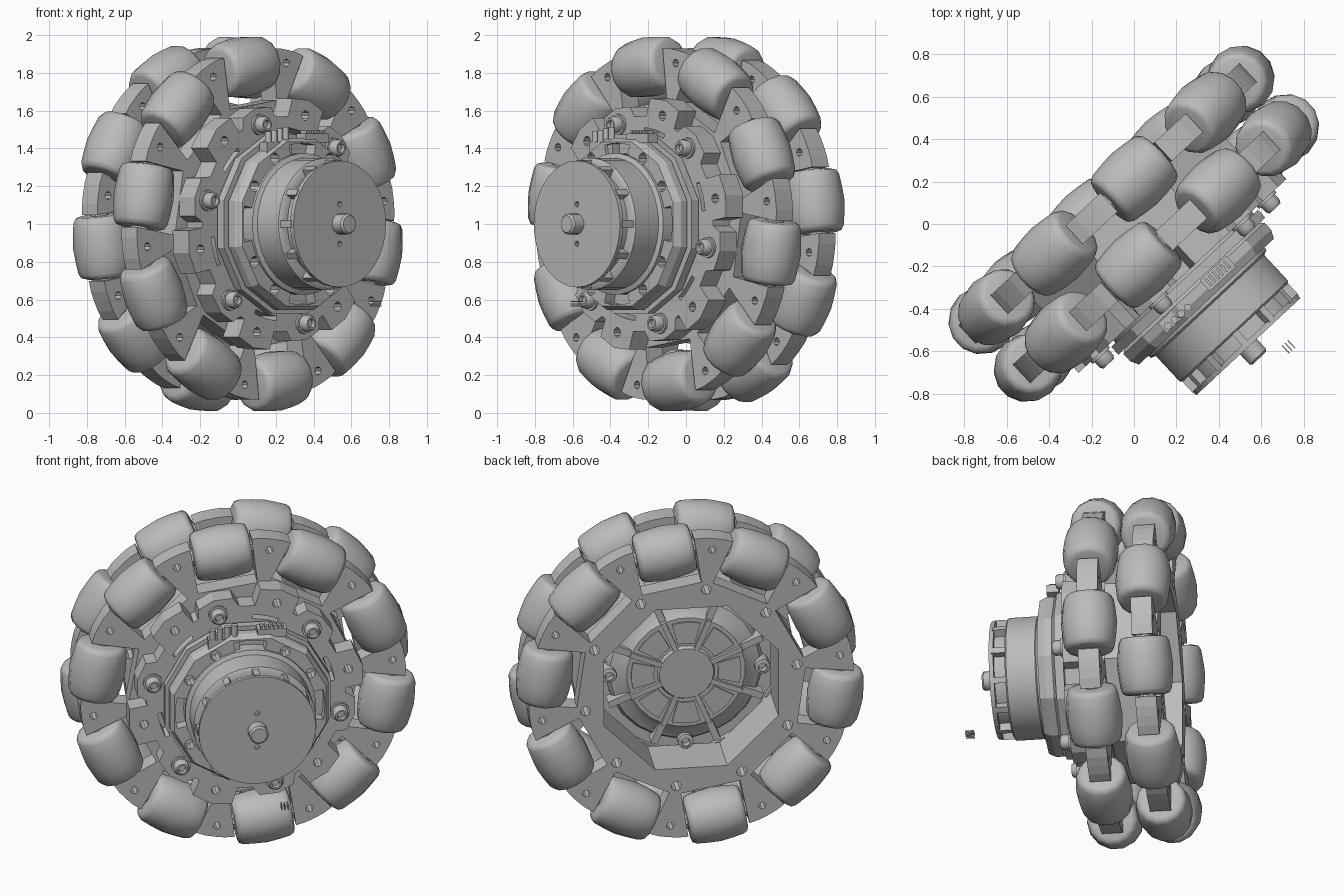
import bpy, bmesh
from math import sin, cos, pi, radians
from mathutils import Matrix, Vector

cube = bpy.data.objects.get("Cube")
if cube:
    bpy.data.objects.remove(cube)

metal = bpy.data.materials.new("mid_grey")
metal.use_nodes = True
GREY = (0.5, 0.5, 0.5, 1)
metal.diffuse_color = GREY
metal.node_tree.nodes["Principled BSDF"].inputs["Base Color"].default_value = GREY

# Wheel frame: local x across the wheel, local y up, local z along the motor axis
A = radians(43)
FRAME = Matrix(((cos(A), 0, sin(A), 0), (sin(A), 0, -cos(A), 0), (0, 1, 0, 1), (0, 0, 0, 1)))


def polar(r, deg):
    return (r * cos(radians(deg)), r * sin(radians(deg)))


def turn(deg, r=0, z=0):
    return Matrix.Rotation(radians(deg), 4, 'Z') @ Matrix.Translation((r, 0, z))


def ngon(r, n, start=0, centre=(0, 0)):
    return [(centre[0] + x, centre[1] + y)
            for x, y in (polar(r, start + 360 * i / n) for i in range(n))]


def slot(r, deg, half_arc, half_width):
    """Curved slot outline around the axis."""
    steps = [-1, -0.5, 0, 0.5, 1]
    return ([polar(r + half_width, deg + half_arc * s) for s in steps] +
            [polar(r - half_width, deg - half_arc * s) for s in steps])


def finish(name, bm, local=Matrix(), smooth=None):
    bmesh.ops.recalc_face_normals(bm, faces=bm.faces)
    mesh = bpy.data.meshes.new(name)
    bm.to_mesh(mesh)
    bm.free()
    mesh.materials.append(metal)
    obj = bpy.data.objects.new(name, mesh)
    bpy.context.scene.collection.objects.link(obj)
    obj.matrix_world = FRAME @ local
    if smooth:
        bpy.ops.object.select_all(action='DESELECT')
        obj.select_set(True)
        bpy.context.view_layer.objects.active = obj
        bpy.ops.object.shade_smooth_by_angle(angle=radians(smooth))
    return obj


def extrude(bm, outline, z0, z1):
    low = [bm.verts.new((x, y, z0)) for x, y in outline]
    high = [bm.verts.new((x, y, z1)) for x, y in outline]
    bm.faces.new(low[::-1])
    bm.faces.new(high)
    for i in range(len(low)):
        j = (i + 1) % len(low)
        bm.faces.new((low[i], low[j], high[j], high[i]))


def cut(obj, outlines, z0, z1):
    """Cut straight-sided openings and bake the result."""
    bm = bmesh.new()
    for o in outlines:
        extrude(bm, o, z0, z1)
    cutter = finish("cutter", bm)
    cutter.hide_render = True
    mod = obj.modifiers.new("openings", 'BOOLEAN')
    mod.object, mod.solver = cutter, 'EXACT'
    bpy.context.view_layer.update()
    baked = bpy.data.meshes.new_from_object(obj.evaluated_get(bpy.context.evaluated_depsgraph_get()))
    obj.modifiers.clear()
    obj.data = baked
    bpy.data.objects.remove(cutter)


def prism(name, outline, z0, z1, openings=(), local=Matrix()):
    bm = bmesh.new()
    extrude(bm, outline, z0, z1)
    obj = finish(name, bm, local)
    if openings:
        cut(obj, openings, z0 - 0.05, z1 + 0.05)
    return obj


def lathe(name, profile, n=32, local=Matrix(), smooth=35):
    """Revolve (radius, height) points about local z."""
    bm = bmesh.new()
    rings = []
    for r, z in profile:
        if r == 0:
            rings.append([bm.verts.new((0, 0, z))] * n)
        else:
            rings.append([bm.verts.new((x, y, z)) for x, y in ngon(r, n, 180 / n)])
    for a, b in zip(rings, rings[1:]):
        for i in range(n):
            j = (i + 1) % n
            bm.faces.new(list(dict.fromkeys((a[i], a[j], b[j], b[i]))))
    return finish(name, bm, local, smooth)


def rod(name, r, z0, z1, local=Matrix(), n=12):
    return lathe(name, [(0, z0), (r, z0), (r, z1), (0, z1)], n, local)


def box(name, size, local):
    bm = bmesh.new()
    bmesh.ops.create_cube(bm, size=1, matrix=Matrix.Diagonal(Vector((*size, 1))))
    return finish(name, bm, local)


# Two rows of rollers, each in a pocketed plate
ROLLER = [(0, -0.165), (0.11, -0.165), (0.132, -0.158), (0.145, -0.135), (0.154, -0.07), (0.16, 0)]
ROLLER += [(r, -z) for r, z in ROLLER[-2::-1]]
ALONG_RIM = Matrix.Rotation(pi / 2, 4, 'X')
for row, z, first, sides in (("front", 0.155, 26, 12), ("rear", -0.155, 8, 8)):
    outline, holes = [], []
    for k in range(10):
        a = first + 36 * k
        for r, off in ((0.93, -11), (0.66, -15.1), (0.66, 15.1), (0.93, 11)):
            outline.append(polar(r, a + off))
        outline += [polar(0.935, a + s) for s in (14.5, 18, 21.5)]
        holes.append(ngon(0.022, 8, 0, polar(0.865, a + 18)))
        if row == "rear":
            holes.append(ngon(0.03, 8, 0, polar(0.615, a + 18)))
        spot = turn(a, 0.84, z) @ ALONG_RIM
        lathe(row + "_roller", ROLLER, 14, spot, 50)
        rod(row + "_roller_axle", 0.05, -0.2, 0.2, spot, 10)
    holes.append(ngon(0.54, sides, 180 / sides))
    prism(row + "_plate", outline, z - 0.06, z + 0.06, holes)

# Octagonal drum joining the two plates
prism("drum", ngon(0.64, 8, 22.5), -0.1, 0.1, [ngon(0.54, 8, 22.5)])
prism("inner_flange", ngon(0.6, 24), 0.13, 0.2, [ngon(0.4, 24)])

# Lobed hub with six bolts
LOBES = ((-10, 0.67), (0, 0.685), (10, 0.67), (12, 0.57), (21, 0.57), (24, 0.625),
         (34, 0.64), (43, 0.625), (46, 0.57), (49, 0.57))
hub, hub_holes = [], [ngon(0.43, 24)]
for k in range(6):
    base = 13 + 60 * k
    hub += [polar(r, base + off) for off, r in LOBES]
    hub_holes.append(ngon(0.026, 10, 0, polar(0.6, base)))
    hub_holes.append(slot(0.5, base + 4, 9, 0.012))
    lathe("hub_bolt", [(0, 0.38), (0.02, 0.38), (0.024, 0.4), (0.034, 0.4), (0.044, 0.385),
                       (0.044, 0.35), (0.056, 0.35), (0.056, 0.32)], 12, turn(base + 34, 0.55))
prism("hub", hub, 0.21, 0.335, hub_holes)

# Motor housing and its ribbed rear cover
lathe("motor_housing", [(0, -0.02), (0.155, -0.02), (0.165, 0), (0.34, 0), (0.37, 0.03),
                        (0.43, 0.05), (0.45, 0.08), (0.45, 0.4), (0, 0.4)], 24)
for k in range(8):
    a = 22.5 + 45 * k
    box("rear_rib", (0.19, 0.03, 0.03), turn(a, 0.25, -0.005))
    box("rear_lug", (0.13, 0.04, 0.09), turn(a, 0.41, 0.05))
    prism("rear_pad", slot(0.25, 45 * k, 15, 0.065), -0.012, 0.005)
for k in range(4):
    lathe("rear_screw", [(0, 0.03), (0.02, 0.03), (0.025, 0.005), (0.045, 0.01),
                         (0.045, 0.1)], 12, turn(90 * k, 0.44))

# Motor mount with slots and round holes
prism("mount_base", ngon(0.49, 12, 15), 0.35, 0.4)
mount = lathe("motor_mount", [(0, 0.4), (0.45, 0.4), (0.47, 0.415), (0.47, 0.46),
                              (0.45, 0.5), (0, 0.5)], 12, Matrix(), 10)
pockets = []
for k in range(4):
    pockets.append(slot(0.4, 90 * k, 13, 0.028))
    pockets += [ngon(0.03, 10, 0, polar(0.4, 90 * k + s)) for s in (-30, 30)]
cut(mount, pockets, 0.43, 0.55)

# Motor can with vented rim, cap and shaft
lathe("motor_can", [(0, 0.49), (0.375, 0.49), (0.375, 0.515), (0.35, 0.525), (0.35, 0.69),
                    (0.335, 0.7), (0.295, 0.7), (0.295, 0.77), (0, 0.77)], 36)
for k in range(12):
    box("rim_fin", (0.05, 0.035, 0.09), turn(30 * k, 0.315, 0.73))
cap_holes = [ngon(0.015, 8, 0, (0, s * 0.105)) for s in (-1, 1)]
prism("motor_cap", ngon(0.335, 36), 0.765, 0.79, cap_holes)
lathe("motor_shaft", [(0, 0.77), (0.055, 0.77), (0.055, 0.855), (0.045, 0.865), (0, 0.865)], 14)

# Cable tubes and plug on top of the mount
for k in range(4):
    rod("cable_tube", 0.018, -0.07, 0.05,
        Matrix.Translation((-0.21 + 0.042 * k, 0.42 + 0.008 * k, 0.46)) @ ALONG_RIM)
box("cable_block", (0.18, 0.07, 0.06), Matrix.Translation((-0.147, 0.4, 0.45)))
box("plug", (0.17, 0.05, 0.07), Matrix.Translation((0.13, 0.455, 0.44)))
for k in range(6):
    box("plug_pin", (0.012, 0.02, 0.045), Matrix.Translation((0.07 + 0.024 * k, 0.485, 0.44)))

# Small loose pin block in front of the motor
for i in range(3):
    for j in range(3):
        box("loose_pin", (0.006, 0.006, 0.05),
            Matrix.Translation((0.12 + 0.018 * i, -0.435 + 0.012 * j, 0.92)))
